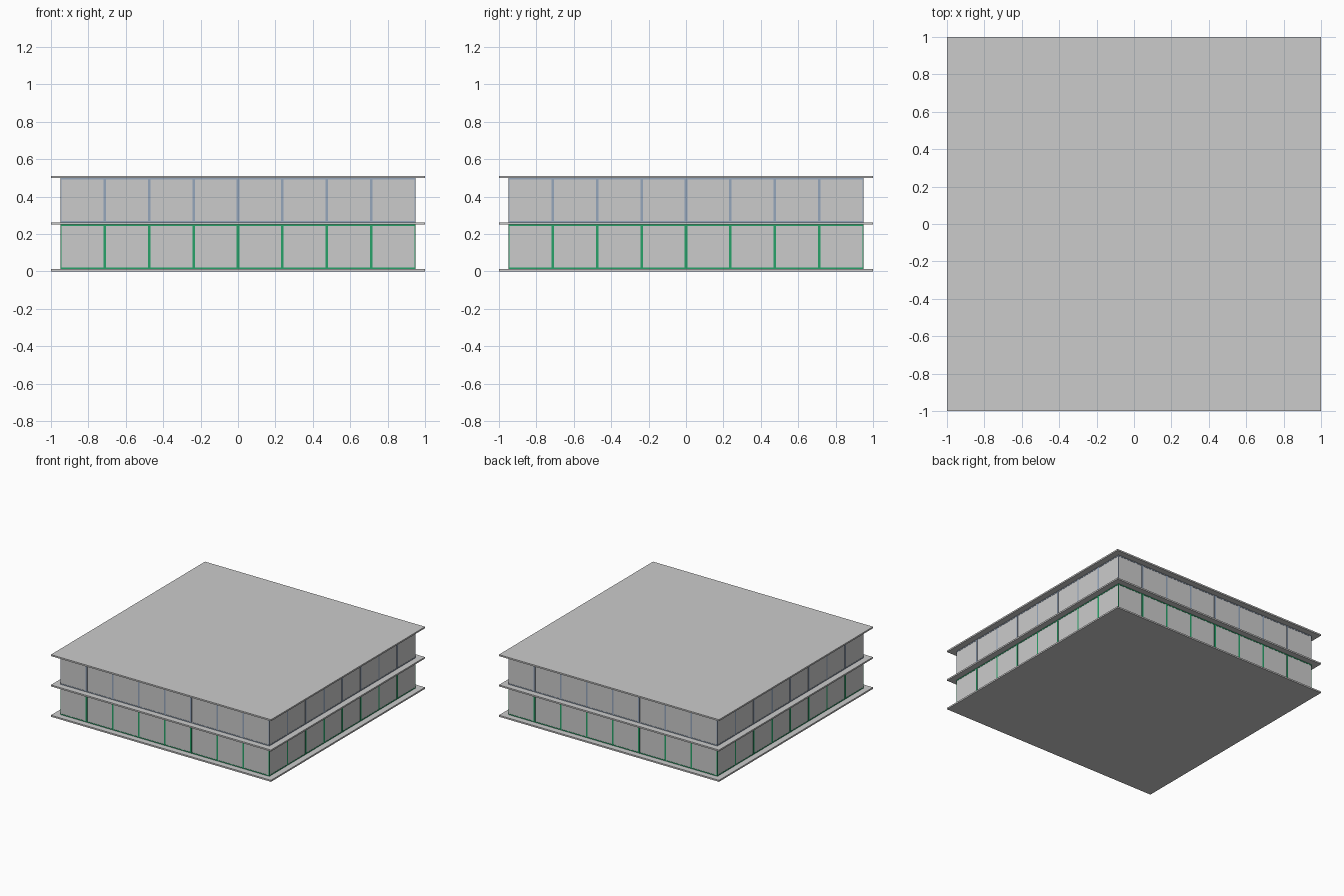
import bpy
import bmesh
from math import pi
from mathutils import Matrix, Vector

if "Cube" in bpy.data.objects:
    bpy.data.objects.remove(bpy.data.objects["Cube"])

HALF = 0.95          # half width of the glazed walls
SLAB = 0.0125        # slab thickness
STOREY = 0.249       # floor-to-floor height
BAYS = 8
W = 0.007            # frame bar width and depth
RECESS = 0.002       # glass set back from the frame face


def add_box(bm, lo, hi, turn=Matrix.Identity(4)):
    lo, hi = Vector(lo), Vector(hi)
    size = hi - lo
    m = turn @ Matrix.Translation((lo + hi) / 2) @ Matrix.Diagonal((*size, 1))
    bmesh.ops.create_cube(bm, size=1, matrix=m)


def finish(bm, name, mat=None):
    me = bpy.data.meshes.new(name)
    bm.to_mesh(me)
    bm.free()
    ob = bpy.data.objects.new(name, me)
    bpy.context.collection.objects.link(ob)
    if mat:
        me.materials.append(mat)
    return ob


def colour(name, rgb):
    m = bpy.data.materials.new(name)
    m.diffuse_color = (*rgb, 1)
    m.use_nodes = True
    m.node_tree.nodes["Principled BSDF"].inputs["Base Color"].default_value = m.diffuse_color
    return m


def storey(name, z0, z1, mat):
    frame, glass = bmesh.new(), bmesh.new()
    step = 2 * HALF / BAYS
    y0, y1 = -HALF, -HALF + W
    for side in range(4):
        turn = Matrix.Rotation(side * pi / 2, 4, 'Z')
        # corner post
        add_box(frame, (-HALF, y0, z0), (-HALF + W, y1, z1), turn)
        # mullions between bays
        for i in range(1, BAYS):
            x = -HALF + i * step
            add_box(frame, (x - W, y0, z0 + W), (x + W, y1, z1 - W), turn)
        # sill and head rails
        for za, zb in ((z0, z0 + W), (z1 - W, z1)):
            add_box(frame, (-HALF + W, y0, za), (HALF - W, y1, zb), turn)
        # one pane per bay
        for i in range(BAYS):
            xa = -HALF + i * step + W
            add_box(glass, (xa, y0 + RECESS, z0 + W),
                    (xa + step - 2 * W, y1 - RECESS, z1 - W), turn)
    finish(frame, name + "_window_frame", mat)
    finish(glass, name + "_window_panes")


# floor, middle and roof slabs
for i, name in enumerate(("ground_slab", "middle_slab", "roof_slab")):
    bm = bmesh.new()
    add_box(bm, (-1, -1, i * STOREY), (1, 1, i * STOREY + SLAB))
    finish(bm, name)

# glazed storeys
green = colour("green_frame", (0.02, 0.36, 0.14))
slate = colour("slate_frame", (0.30, 0.38, 0.50))
storey("lower", SLAB, STOREY, green)
storey("upper", STOREY + SLAB, 2 * STOREY, slate)
